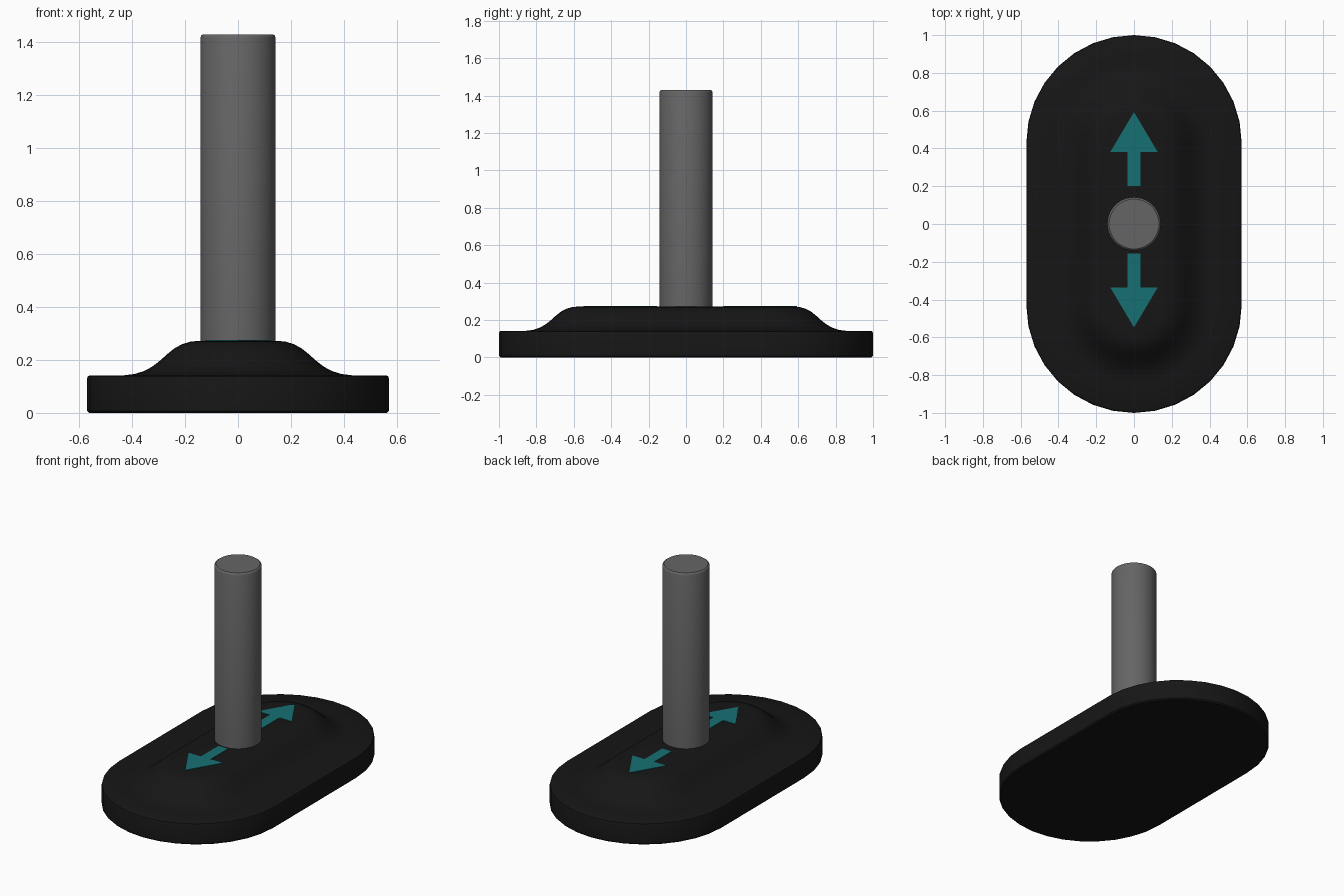
import bpy, bmesh, math

if "Cube" in bpy.data.objects:
    bpy.data.objects.remove(bpy.data.objects["Cube"])


def paint(obj, name, color):
    mat = bpy.data.materials.new(name)
    mat.diffuse_color = (*color, 1)
    mat.use_nodes = True
    mat.node_tree.nodes["Principled BSDF"].inputs["Base Color"].default_value = mat.diffuse_color
    obj.data.materials.append(mat)


def make_object(name, bm):
    bmesh.ops.recalc_face_normals(bm, faces=bm.faces)
    mesh = bpy.data.meshes.new(name)
    bm.to_mesh(mesh)
    bm.free()
    obj = bpy.data.objects.new(name, mesh)
    bpy.context.collection.objects.link(obj)
    return obj


def smooth(obj, degrees=35):
    bpy.ops.object.select_all(action='DESELECT')
    obj.select_set(True)
    bpy.context.view_layer.objects.active = obj
    bpy.ops.object.shade_smooth_by_angle(angle=math.radians(degrees))


def stadium(r, straight=0.43, steps=16):
    pts = []
    for side in (0, 1):
        for i in range(steps + 1):
            a = math.pi * (side + i / steps)
            y = straight if side == 0 else -straight
            pts.append((r * math.cos(a), y + r * math.sin(a)))
    return pts


def loft(name, profile, outline):
    bm = bmesh.new()
    rings = [[bm.verts.new((x, y, z)) for x, y in outline(r)] for r, z in profile]
    n = len(rings[0])
    for a, b in zip(rings, rings[1:]):
        for i in range(n):
            j = (i + 1) % n
            bm.faces.new((a[i], a[j], b[j], b[i]))
    bm.faces.new(rings[0][::-1])
    bm.faces.new(rings[-1])
    return make_object(name, bm)


def circle(r, steps=48):
    return [(r * math.cos(2 * math.pi * i / steps), r * math.sin(2 * math.pi * i / steps))
            for i in range(steps)]


# Base plate with a softly raised centre
base = loft("base", [
    (0.562, 0), (0.57, 0.008), (0.57, 0.13), (0.567, 0.138), (0.56, 0.142),
    (0.43, 0.142), (0.39, 0.147), (0.355, 0.158), (0.325, 0.174), (0.295, 0.197),
    (0.265, 0.224), (0.24, 0.244), (0.21, 0.26), (0.18, 0.269), (0.15, 0.272)], stadium)
paint(base, "black", (0.008, 0.008, 0.008))
smooth(base)

# Upright stick
stick = loft("stick", [
    (0.142, 0.26), (0.142, 1.417), (0.139, 1.425), (0.132, 1.43)], circle)
paint(stick, "dark_grey", (0.13, 0.13, 0.13))
smooth(stick)

# Direction arrows lying on the raised centre
for name, start, sign in (("arrow_back", 0.2, 1), ("arrow_front", 0.155, -1)):
    bm = bmesh.new()
    shape = [(-0.035, 0), (0.035, 0), (0.035, 0.182), (0.125, 0.182),
             (0, 0.393), (-0.125, 0.182), (-0.035, 0.182)]
    face = bm.faces.new([bm.verts.new((x, sign * (start + y), 0.27)) for x, y in shape])
    ext = bmesh.ops.extrude_face_region(bm, geom=[face])
    bmesh.ops.translate(bm, vec=(0, 0, 0.005),
                        verts=[g for g in ext["geom"] if isinstance(g, bmesh.types.BMVert)])
    arrow = make_object(name, bm)
    paint(arrow, "teal", (0.008, 0.16, 0.17))
